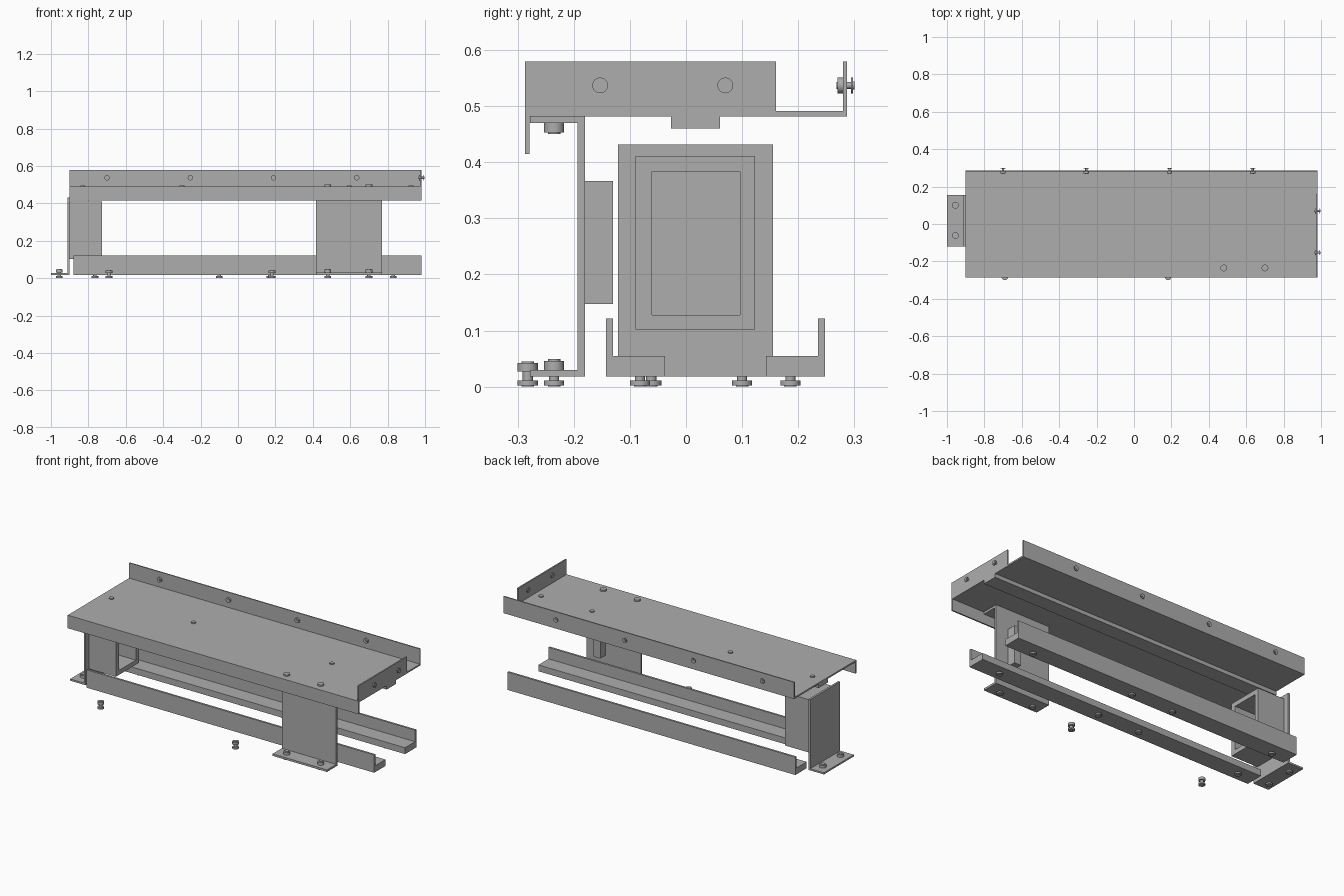
import bpy, bmesh, math
from mathutils import Matrix, Vector

cube = bpy.data.objects.get("Cube")
if cube:
    bpy.data.objects.remove(cube)

steel = bpy.data.materials.new("grey_steel")
steel.use_nodes = True
GREY = (0.42, 0.42, 0.42, 1)
steel.diffuse_color = GREY
steel.node_tree.nodes["Principled BSDF"].inputs["Base Color"].default_value = GREY


def finish(bm, name, smooth=False):
    bmesh.ops.recalc_face_normals(bm, faces=bm.faces)
    mesh = bpy.data.meshes.new(name)
    bm.to_mesh(mesh)
    bm.free()
    mesh.materials.append(steel)
    obj = bpy.data.objects.new(name, mesh)
    bpy.context.collection.objects.link(obj)
    if smooth:
        bpy.ops.object.select_all(action="DESELECT")
        obj.select_set(True)
        bpy.context.view_layer.objects.active = obj
        bpy.ops.object.shade_smooth_by_angle(angle=math.radians(35))
    return obj


def box(name, x, y, z):
    bm = bmesh.new()
    bmesh.ops.create_cube(bm, size=1)
    for v in bm.verts:
        v.co = [r[0] + (c + 0.5) * (r[1] - r[0]) for c, r in zip(v.co, (x, y, z))]
    return finish(bm, name)


def extrude(name, outline, start, end, axis="x"):
    """Sweep a (side, z) outline along x or y."""
    bm = bmesh.new()
    place = (lambda s, z: (start, s, z)) if axis == "x" else (lambda s, z: (s, start, z))
    face = bm.faces.new([bm.verts.new(place(s, z)) for s, z in outline])
    swept = bmesh.ops.extrude_face_region(bm, geom=[face])
    move = Vector((end - start, 0, 0) if axis == "x" else (0, end - start, 0))
    bmesh.ops.translate(bm, vec=move,
                        verts=[g for g in swept["geom"] if isinstance(g, bmesh.types.BMVert)])
    return finish(bm, name)


def bolt(name, location, stack, turn=Matrix()):
    """Stacked discs given as (radius, bottom, top) along the bolt axis."""
    bm = bmesh.new()
    for radius, low, high in stack:
        bmesh.ops.create_cone(bm, cap_ends=True, segments=24, radius1=radius, radius2=radius,
                              depth=high - low,
                              matrix=Matrix.Translation((0, 0, (low + high) / 2)))
    bm.transform(Matrix.Translation(location) @ turn)
    return finish(bm, name, True)


# Tray: lipped deck, underside rib and end flange
LEFT, RIGHT = -0.9, 0.98
extrude("tray_deck", [(-0.287, 0.415), (-0.279, 0.415), (-0.279, 0.482), (0.287, 0.482),
                      (0.287, 0.58), (0.28, 0.58), (0.28, 0.491), (-0.287, 0.491)], LEFT, RIGHT)
box("tray_rib", (LEFT, RIGHT), (-0.027, 0.061), (0.46, 0.482))
box("tray_end_flange", (0.972, RIGHT), (-0.287, 0.16), (0.482, 0.58))

# Lower angle rails, mirrored about their shared centre line
for name, side in (("front_rail", -1), ("back_rail", 1)):
    outline = [(0.195, 0.018), (0.195, 0.122), (0.183, 0.122), (0.183, 0.055),
               (0.09, 0.055), (0.09, 0.018)]
    extrude(name, [(0.0525 + side * s, z) for s, z in outline], -0.88, RIGHT)

# Front channel leg with a spacer on its back
extrude("front_leg", [(-0.278, 0.018), (-0.18, 0.018), (-0.18, 0.482), (-0.278, 0.482),
                      (-0.278, 0.47), (-0.193, 0.47), (-0.193, 0.03), (-0.278, 0.03)], 0.418, 0.77)
box("leg_spacer", (0.645, 0.69), (-0.18, -0.13), (0.147, 0.367))

# End bracket and its square tube
extrude("end_bracket", [(-1, 0.018), (-0.9, 0.018), (-0.9, 0.432), (-0.912, 0.432),
                        (-0.912, 0.028), (-1, 0.028)], -0.121, 0.155, "y")
tube = [("bottom", (-0.09, 0.123), (0.102, 0.128)), ("top", (-0.09, 0.123), (0.384, 0.411)),
        ("front", (-0.09, -0.061), (0.128, 0.384)), ("back", (0.096, 0.123), (0.128, 0.384))]
for part, y, z in tube:
    box("tube_" + part, (-0.9, -0.727), y, z)

# Fasteners
R, SHANK = 0.018, 0.009
foot = [(R, 0.002, 0.011), (0.011, 0, 0.002), (SHANK, 0.011, 0.03)]
nut = [(R, 0.03, 0.046), (0.011, 0.046, 0.049)]

for x in (0.48, 0.70):
    bolt("leg_foot_bolt", (x, -0.235, 0), foot + nut)
    bolt("leg_top_bolt", (x, -0.235, 0.45),
         [(R, 0.003, 0.02), (0.011, 0, 0.003), (SHANK, 0.02, 0.041), (R, 0.041, 0.05)])
for y in (-0.062, 0.1):
    bolt("bracket_bolt", (-0.955, y, 0), foot + nut)
for x in (-0.765, -0.1, 0.17, 0.83):
    for y in (-0.082, 0.186):
        bolt("rail_bolt", (x, y, 0), foot)
for x in (-0.69, 0.182):
    bolt("loose_bolt", (x, -0.282, 0), foot + [(R, 0.027, 0.042), (0.011, 0.042, 0.045)])
for x in (-0.83, -0.3, 0.595, 0.925):
    bolt("rib_bolt", (x, 0.017, 0.488), [(0.013, 0, 0.009)])

# Flange bolts point outward, measured from the flange face
flange = [(0.014, -0.017, -0.007), (0.006, -0.019, 0.007), (0.014, 0.007, 0.011),
          (0.007, 0.011, 0.013)]
for x in (-0.70, -0.255, 0.19, 0.635):
    bolt("back_flange_bolt", (x, 0.287, 0.537), flange, Matrix.Rotation(-math.pi / 2, 4, "X"))
for y in (-0.153, 0.07):
    bolt("end_flange_bolt", (0.984, y, 0.537), flange, Matrix.Rotation(math.pi / 2, 4, "Y"))
